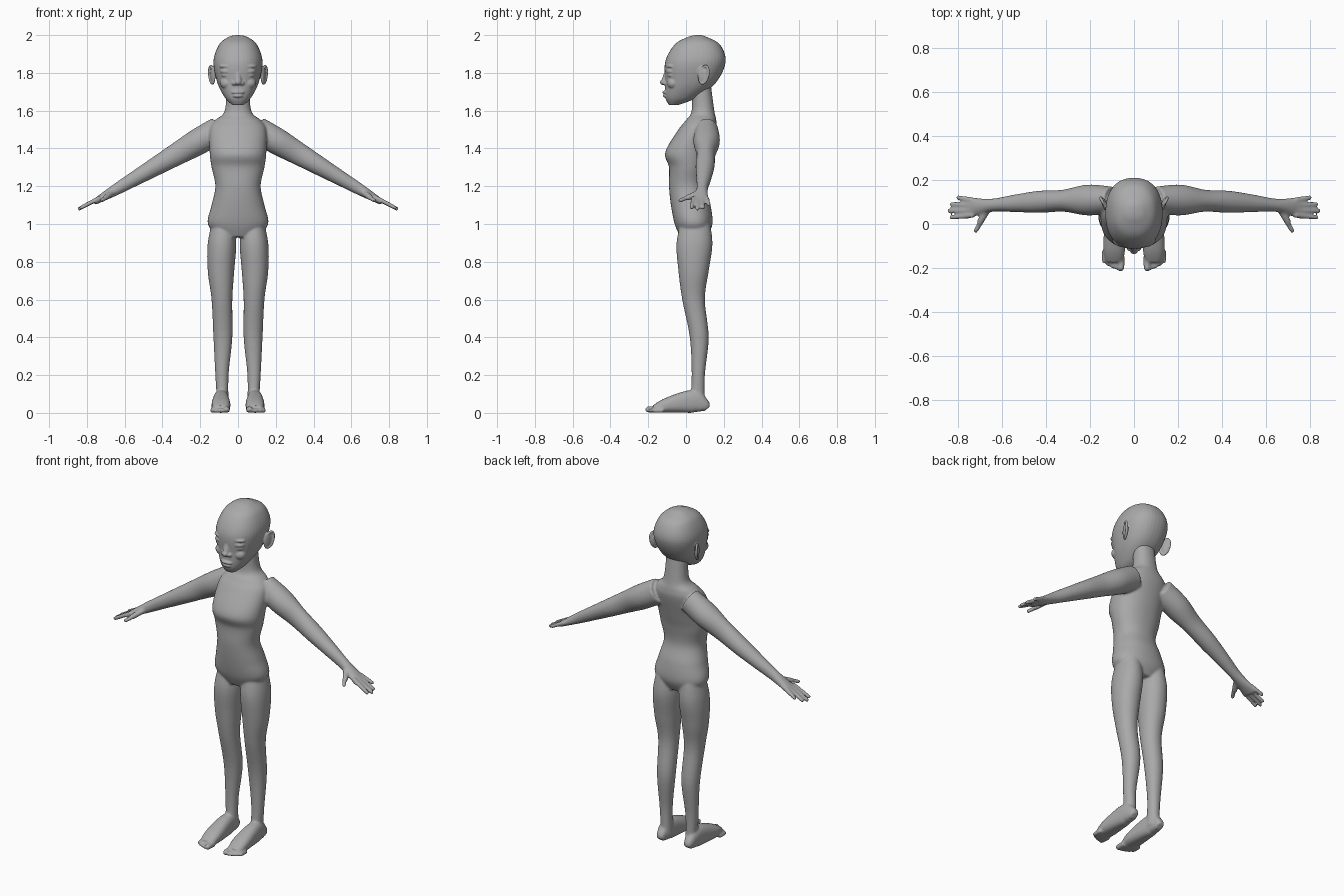
import bpy, bmesh
from math import sin, cos, pi
from mathutils import Vector, Matrix

cube = bpy.data.objects.get("Cube")
if cube:
    bpy.data.objects.remove(cube)

skin = bpy.data.materials.new("plain grey")
skin.use_nodes = True
grey = (0.4, 0.4, 0.4, 1)
skin.diffuse_color = grey
skin.node_tree.nodes["Principled BSDF"].inputs["Base Color"].default_value = grey


def smooth_rows(rows, steps=6):
    """Catmull-Rom interpolation between rows of numbers."""
    result = []
    last = len(rows) - 1
    for i in range(last):
        before, start, end, after = (Vector(rows[min(max(i + k, 0), last)]) for k in (-1, 0, 1, 2))
        leave, arrive = (end - before) / 2, (after - start) / 2
        for step in range(steps):
            t = step / steps
            ease = t * t * (3 - 2 * t)
            result.append(start * (1 - ease) + end * ease
                          + leave * (t * (1 - t) * (1 - t)) - arrive * (t * t * (1 - t)))
    return result + [Vector(rows[-1])]


def skin_rings(bm, rings, power, sides=40):
    """Closed skin over rings given as (centre, side axis, up axis)."""
    def bend(value):
        return abs(value) ** (2 / power) * (1 if value > 0 else -1)

    angles = [2 * pi * k / sides for k in range(sides)]
    loops = []
    for centre, across, upward in rings:
        loops.append([bm.verts.new(centre + across * bend(cos(angle)) + upward * bend(sin(angle)))
                      for angle in angles])
    for low, high in zip(loops, loops[1:]):
        for k in range(sides):
            bm.faces.new((low[k - 1], low[k], high[k], high[k - 1]))
    bm.faces.new(loops[0])
    bm.faces.new(loops[-1])


def column(bm, rows, power=2.2, side=1):
    """Upright form; rows are height, left, right, front, back."""
    rings = []
    for height, left, right, front, back in smooth_rows(rows):
        rings.append((Vector((side * (left + right) / 2, (front + back) / 2, height)),
                      Vector(((right - left) / 2, 0, 0)),
                      Vector((0, (back - front) / 2, 0))))
    skin_rings(bm, rings, power)


def centred(rows):
    """Rows of height, half width, front, back, made even on both sides."""
    return [(height, -half, half, front, back) for height, half, front, back in rows]


def limb(bm, rows, side=1, power=2, reference=(0, 0, 1)):
    """Form along a path; rows are x, y, z, side radius, up radius."""
    rows = smooth_rows(rows)
    points = [Vector((side * x, y, z)) for x, y, z, *radii in rows]
    rings = []
    for i, (x, y, z, wide, tall) in enumerate(rows):
        ahead = points[min(i + 1, len(points) - 1)]
        behind = points[max(i - 1, 0)]
        direction = (ahead - behind).normalized()
        across = Vector(reference).cross(direction).normalized()
        rings.append((points[i], across * wide, direction.cross(across) * tall))
    skin_rings(bm, rings, power)


def ball(bm, centre, radii, turn=0):
    """Ellipsoid, turned about the vertical."""
    matrix = (Matrix.Translation(centre) @ Matrix.Rotation(turn, 4, 'Z')
              @ Matrix.Diagonal((*radii, 1)))
    bmesh.ops.create_uvsphere(bm, u_segments=28, v_segments=18, radius=1, matrix=matrix)


def digit(bm, start, end, radius, side):
    """Round-ended finger or toe."""
    tip = radius * 0.9
    limb(bm, [(*start, radius, radius), (*end, tip, tip)], side)
    x, y, z = end
    ball(bm, (side * x, y, z), (tip, tip, tip))


def finish(bm, name, voxel, rounds):
    """Fuse the overlapping forms into one smooth surface."""
    bmesh.ops.recalc_face_normals(bm, faces=bm.faces)
    mesh = bpy.data.meshes.new(name)
    bm.to_mesh(mesh)
    bm.free()
    mesh.materials.append(skin)
    obj = bpy.data.objects.new(name, mesh)
    bpy.context.collection.objects.link(obj)
    fuse = obj.modifiers.new("Fuse", 'REMESH')
    fuse.mode = 'VOXEL'
    fuse.voxel_size = voxel
    fuse.use_smooth_shade = True
    soften = obj.modifiers.new("Soften", 'SMOOTH')
    soften.factor = 0.5
    soften.iterations = rounds


# Torso and neck
body = bmesh.new()
torso = [(.93, .1, -.03, .11), (1, .16, -.06, .14), (1.1, .14, -.08, .13),
         (1.2, .12, -.09, .1), (1.3, .14, -.09, .11), (1.38, .15, -.11, .13),
         (1.5, .15, -.04, .16), (1.55, .12, 0, .16), (1.6, .07, .03, .15),
         (1.75, .06, .03, .13)]
column(body, centred(torso))

leg = [(1.04, .03, .13, -.02, .12), (.9, .01, .16, -.05, .14), (.75, .02, .16, -.04, .12),
       (.6, .03, .14, -.02, .1), (.4, .03, .13, .02, .12), (.2, .05, .12, .03, .1),
       (.04, .05, .11, .02, .1)]

# Foot stations from heel to ball: depth, half width, half height
foot = [(.11, .02, .02), (.09, .03, .04), (.03, .04, .06), (-.1, .05, .04), (-.17, .04, .02)]
foot_rows = [(.09, depth, tall, wide, tall) for depth, wide, tall in foot]

# Arm radii at even steps from shoulder to knuckles
arm = [(.06, .07), (.07, .07), (.05, .06), (.05, .05), (.04, .04), (.03, .03), (.05, .015)]
arm_rows = [(.1 + .11 * i, .11 - .001 * i * i, 1.5 - .064 * i, wide, tall)
            for i, (wide, tall) in enumerate(arm)]

for side in (1, -1):
    # Legs, feet and toes
    column(body, leg, 2.1, side)
    limb(body, foot_rows, side, 2.5)
    for i in range(5):
        radius = .012 if i else .018
        x, y = .06 + .019 * i, -.2 + .002 * i * i
        digit(body, (x, y + .05, radius), (x, y, radius), radius, side)

    # Arms, fingers and thumbs
    limb(body, arm_rows, side)
    for i in range(4):
        reach = .84 - .01 * (i - 1) ** 2
        digit(body, (.73, .04 + .023 * i, 1.14), (reach, .03 + .03 * i, 1.56 - .57 * reach),
              .012, side)
    digit(body, (.66, .08, 1.17), (.7, .01, 1.14), .017, side)
    digit(body, (.69, .02, 1.145), (.72, -.03, 1.125), .012, side)
finish(body, "body", .0065, 5)

# Skull and jaw
head = bmesh.new()
skull = [(1.63, .03, -.09, -.04), (1.67, .07, -.11, .06), (1.75, .11, -.11, .16),
         (1.86, .13, -.11, .21), (1.95, .1, -.06, .18), (1.99, .05, .01, .11),
         (2, .01, .05, .08)]
column(head, centred(skull), 2.3)

# Nose and lips
limb(head, [(0, -.09, 1.83, .013, .014), (0, -.1, 1.8, .013, .015),
            (0, -.117, 1.75, .02, .016)], reference=(0, 1, 0))
ball(head, (0, -.12, 1.75), (.018, .018, .015))
ball(head, (0, -.105, 1.697), (.037, .02, .01))
ball(head, (0, -.103, 1.678), (.03, .02, .01))

for side in (1, -1):
    # Nostrils, closed eyelids, brows and cheeks
    tilt = side * .25
    ball(head, (side * .02, -.107, 1.745), (.014, .017, .012))
    ball(head, (side * .06, -.08, 1.808), (.034, .024, .018), tilt)
    ball(head, (side * .06, -.08, 1.787), (.03, .02, .01), tilt)
    ball(head, (side * .06, -.08, 1.835), (.04, .024, .012), tilt)
    ball(head, (side * .06, -.07, 1.745), (.035, .03, .03), tilt)

    # Ears, a thin shell with a rolled rim that flares to the back
    ball(head, (side * .135, .09, 1.79), (.01, .03, .045), -tilt)
    rim = []
    for k in range(11):
        angle = k * pi / 5
        lean = cos(angle) + sin(angle) / 3
        rim.append((.14 + .012 * lean, .095 + .023 * lean, 1.79 + .046 * sin(angle), .007, .007))
    limb(head, rim, side, reference=(1, 0, 0))
finish(head, "head", .004, 4)
